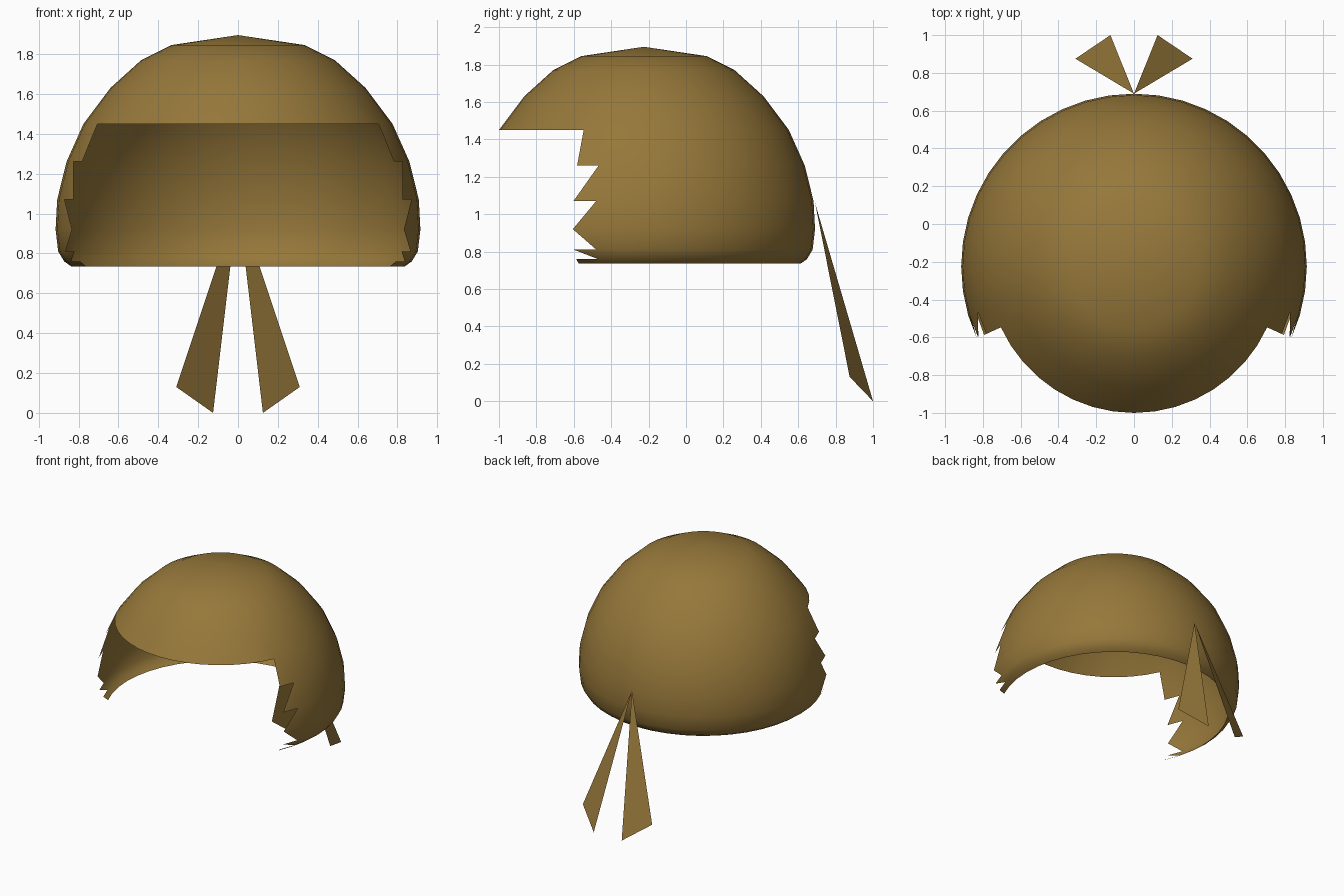
import bpy
import math

cube = bpy.data.objects.get("Cube")
if cube:
    bpy.data.objects.remove(cube, do_unlink=True)

CLOTH = bpy.data.materials.new("ochre_cloth")
COLOUR = (0.305, 0.186, 0.042, 1)
CLOTH.use_nodes = True
CLOTH.diffuse_color = COLOUR
shader = next(n for n in CLOTH.node_tree.nodes if n.type == "BSDF_PRINCIPLED")
shader.inputs["Base Color"].default_value = COLOUR
shader.inputs["Roughness"].default_value = 0.9


def make_object(name, verts, faces, smooth):
    mesh = bpy.data.meshes.new(name)
    mesh.from_pydata(verts, [], faces)
    mesh.materials.append(CLOTH)
    mesh.validate()
    obj = bpy.data.objects.new(name, mesh)
    bpy.context.collection.objects.link(obj)
    if smooth:
        bpy.ops.object.select_all(action="DESELECT")
        obj.select_set(True)
        bpy.context.view_layer.objects.active = obj
        bpy.ops.object.shade_smooth_by_angle(angle=math.radians(45))
    return obj


# Cap shell: a thin lathed dome, (radius, height) from the crown to the hem
PROFILE = [(0.335, 1.845), (0.485, 1.77), (0.64, 1.63), (0.775, 1.45),
           (0.86, 1.26), (0.907, 1.07), (0.915, 0.92), (0.902, 0.81),
           (0.872, 0.76), (0.837, 0.735)]
SEGMENTS = 44
CENTRE_Y = -0.225
BROW_RING = 3      # the face opening starts below this ring
OPENING = 8        # columns cut away on each side of the front

verts = [(0, CENTRE_Y, 1.895)]
for radius, z in PROFILE:
    for s in range(SEGMENTS):
        a = math.tau * s / SEGMENTS
        verts.append((radius * math.sin(a), CENTRE_Y - radius * math.cos(a), z))


def vert(ring, seg):
    return 1 + ring * SEGMENTS + seg % SEGMENTS


# Torn edge: corner dropped from each border face, by ring
# corners: 0 upper front, 1 lower front, 2 lower back, 3 upper back
TORN = {4: 0, 5: 0, 6: 1, 7: 1}

faces = [(0, vert(0, s), vert(0, s + 1)) for s in range(SEGMENTS)]
for ring in range(len(PROFILE) - 1):
    for s in range(SEGMENTS):
        column = min(s, SEGMENTS - 1 - s)
        left_side = s < SEGMENTS / 2
        if ring >= BROW_RING and column < OPENING:
            continue
        near, far = (s, s + 1) if left_side else (s + 1, s)
        face = [vert(ring, near), vert(ring + 1, near),
                vert(ring + 1, far), vert(ring, far)]
        if column == OPENING and ring in TORN:
            del face[TORN[ring]]
        faces.append(face if left_side else face[::-1])
make_object("cap_shell", verts, faces, True)

# Two pointed cloth tails hanging from the knot at the back
for side, name in ((1, "left_tail"), (-1, "right_tail")):
    points = [(0, 0.69, 1.06), (side * 0.31, 0.875, 0.13), (side * 0.125, 1.0, 0)]
    make_object(name, points, [(0, 1, 2) if side > 0 else (0, 2, 1)], False)
